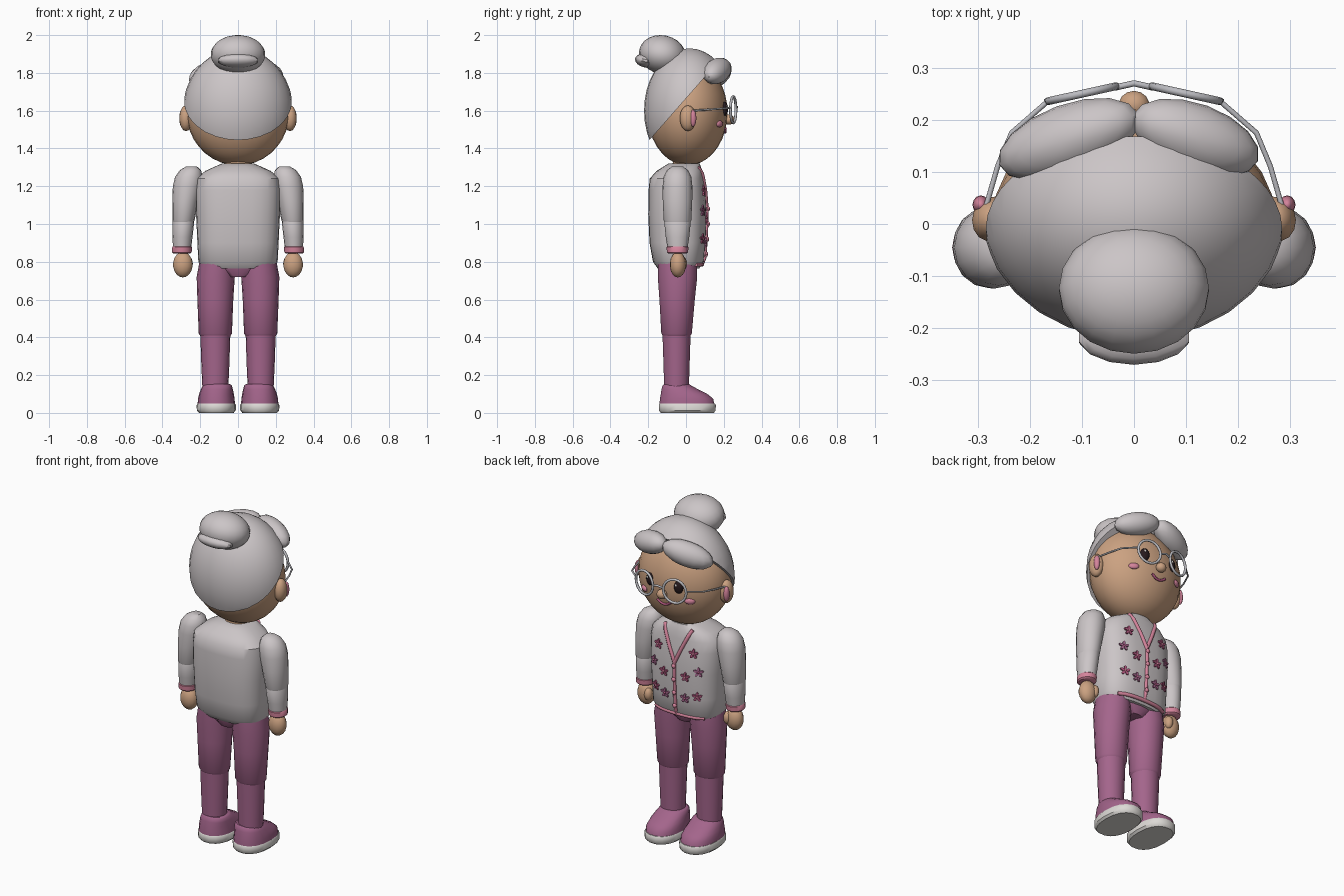
import bpy, bmesh, math
from mathutils import Vector, Matrix
from mathutils.bvhtree import BVHTree

if "Cube" in bpy.data.objects:
    bpy.data.objects.remove(bpy.data.objects["Cube"])


def material(name, rgb):
    m = bpy.data.materials.new(name)
    m.diffuse_color = (*rgb, 1)
    m.use_nodes = True
    m.node_tree.nodes["Principled BSDF"].inputs["Base Color"].default_value = m.diffuse_color
    return m


GREY = material("soft_grey", (0.60, 0.56, 0.57))
SKIN = material("skin", (0.60, 0.36, 0.22))
PLUM = material("plum", (0.37, 0.13, 0.26))
PINK = material("pink", (0.66, 0.23, 0.33))
DARK = material("dark_brown", (0.02, 0.01, 0.012))
METAL = material("glasses_silver", (0.50, 0.50, 0.53))
WHITE = material("sole_white", (0.72, 0.70, 0.67))
ROSE = material("deep_rose", (0.42, 0.09, 0.20))


def finish(bm, name, mat):
    bmesh.ops.recalc_face_normals(bm, faces=bm.faces)
    me = bpy.data.meshes.new(name)
    bm.to_mesh(me)
    bm.free()
    ob = bpy.data.objects.new(name, me)
    bpy.context.collection.objects.link(ob)
    me.materials.append(mat)
    bpy.ops.object.select_all(action='DESELECT')
    bpy.context.view_layer.objects.active = ob
    ob.select_set(True)
    bpy.ops.object.shade_smooth_by_angle(angle=math.radians(40))
    return ob


def ball(name, mat, loc, radii, rot=(0, 0, 0), seg=20, cut=None):
    bm = bmesh.new()
    bmesh.ops.create_uvsphere(bm, u_segments=seg, v_segments=max(8, seg * 2 // 3), radius=1)
    r = Matrix.Identity(4)
    for a, ax in zip(rot, 'XYZ'):
        r = Matrix.Rotation(math.radians(a), 4, ax) @ r
    bm.transform(Matrix.Translation(loc) @ r @ Matrix.Diagonal((*radii, 1)))
    if cut:
        res = bmesh.ops.bisect_plane(bm, geom=bm.verts[:] + bm.edges[:] + bm.faces[:],
                                     plane_co=cut[0], plane_no=cut[1], clear_inner=True)
        edges = [e for e in res['geom_cut'] if isinstance(e, bmesh.types.BMEdge)]
        bmesh.ops.contextual_create(bm, geom=edges)
    return finish(bm, name, mat)


def loft(name, mat, rings, n=20, power=2.0):
    """Stack of rounded rings: (z, centre x, centre y, radius x, radius y)."""
    bm = bmesh.new()
    loops = []
    for z, cx, cy, rx, ry in rings:
        loop = []
        for i in range(n):
            a = 2 * math.pi * i / n
            c, s = math.cos(a), math.sin(a)
            loop.append(bm.verts.new((cx + rx * math.copysign(abs(c) ** (2 / power), c),
                                      cy + ry * math.copysign(abs(s) ** (2 / power), s), z)))
        loops.append(loop)
    for a, b in zip(loops, loops[1:]):
        for i in range(n):
            j = (i + 1) % n
            bm.faces.new((a[i], a[j], b[j], b[i]))
    bm.faces.new(loops[0])
    bm.faces.new(loops[-1])
    return finish(bm, name, mat)


def tube(name, mat, pts, r, cyclic=False):
    cu = bpy.data.curves.new(name, 'CURVE')
    cu.dimensions = '3D'
    cu.bevel_depth = r
    cu.bevel_resolution = 2
    cu.use_fill_caps = True
    sp = cu.splines.new('POLY')
    sp.points.add(len(pts) - 1)
    for p, co in zip(sp.points, pts):
        p.co = (*co, 1)
    sp.use_cyclic_u = cyclic
    sp.use_smooth = True
    cu.materials.append(mat)
    ob = bpy.data.objects.new(name, cu)
    bpy.context.collection.objects.link(ob)


def surface(ob):
    """Returns a lookup of the face-side point and normal at (x, z)."""
    bm = bmesh.new()
    bm.from_mesh(ob.data)
    tree = BVHTree.FromBMesh(bm)
    bm.free()
    return lambda x, z: tree.ray_cast(Vector((x, 2, z)), Vector((0, -1, 0)))[:2]


# Head, hair, bun and fringe
head = ball("head", SKIN, (0, 0.008, 1.59), (0.272, 0.212, 0.28), seg=28)
on_head = surface(head)
ball("hair_cap", GREY, (0, 0.018, 1.60), (0.292, 0.24, 0.33), seg=28,
     cut=((0, -0.19, 1.448), Vector((0, -1.14, 1)).normalized()))
ball("bun", GREY, (0, -0.125, 1.897), (0.145, 0.125, 0.102), (-12, 0, 0))
ball("bun_knot", GREY, (0, -0.215, 1.865), (0.11, 0.056, 0.036), (-12, 0, 0), seg=14)
ball("fringe_left", GREY, (-0.125, 0.162, 1.80), (0.148, 0.068, 0.07), (0, -16, 20), seg=16)
ball("fringe_right", GREY, (0.118, 0.165, 1.81), (0.132, 0.066, 0.065), (0, 14, -20), seg=16)
ball("nose", SKIN, (0, 0.228, 1.553), (0.03, 0.028, 0.027), seg=14)
loft("neck", SKIN, [(1.25, 0, -0.01, 0.075, 0.07), (1.36, 0, 0, 0.07, 0.065)], 16)

for side, s in (("right", 1), ("left", -1)):
    # Ears, cheeks and eyes
    ball("ear_" + side, SKIN, (s * 0.275, 0.01, 1.56), (0.036, 0.044, 0.068), (0, 0, s * 12), seg=14)
    ball("inner_ear_" + side, PINK, (s * 0.294, 0.037, 1.56), (0.016, 0.018, 0.045), seg=12)
    p, nrm = on_head(s * 0.15, 1.53)
    ball("cheek_" + side, PINK, p, (0.03, 0.013, 0.018), (0, 0, -s * 32), seg=12)
    p, nrm = on_head(s * 0.095, 1.61)
    ball("eye_" + side, DARK, p, (0.027, 0.018, 0.037), (0, 0, -s * 20), seg=14)
    ball("eye_glint_" + side, WHITE, p + Vector((0.008, 0.0145, 0.014)), (0.007, 0.005, 0.008), seg=10)
    # Spectacle rim and temple
    rim = []
    for i in range(20):
        a = 2 * math.pi * i / 20
        x = 0.1 + 0.066 * math.cos(a)
        rim.append((s * x, 0.272 - 0.22 * x, 1.605 + 0.07 * math.sin(a)))
    tube("glasses_rim_" + side, METAL, rim, 0.0075, True)
    tube("glasses_temple_" + side, METAL, [(s * 0.166, 0.235, 1.615), (s * 0.235, 0.175, 1.61),
                                           (s * 0.262, 0.11, 1.605), (s * 0.285, 0.03, 1.60)], 0.005)
tube("glasses_bridge", METAL, [(-0.036, 0.262, 1.61), (0, 0.27, 1.62), (0.036, 0.262, 1.61)], 0.006)

# Smile
smile = []
for i in range(9):
    x = -0.045 + 0.09 * i / 8
    z = 1.485 + 0.022 * (x / 0.045) ** 2
    smile.append(on_head(x, z)[0] + Vector((0, 0.003, 0)))
tube("smile", ROSE, smile, 0.007)

# Cardigan body
body = loft("cardigan", GREY, [
    (0.765, 0, -0.04, 0.185, 0.11), (0.80, 0, -0.04, 0.21, 0.135), (0.90, 0, -0.045, 0.215, 0.148),
    (1.05, 0, -0.045, 0.222, 0.155), (1.18, 0, -0.048, 0.226, 0.15), (1.24, 0, -0.05, 0.218, 0.142),
    (1.28, 0, -0.035, 0.175, 0.122), (1.305, 0, -0.02, 0.12, 0.098), (1.32, 0, -0.01, 0.085, 0.083)],
    28, 2.7)
on_body = surface(body)


def trim(name, pts, r):
    tube(name, PINK, [on_body(x, z)[0] + Vector((0, 0.001, 0)) for x, z in pts], r)


# Pink trim, buttons
trim("placket_trim", [(0, 0.78 + 0.04 * i) for i in range(9)], 0.010)
for side, s in (("right", 1), ("left", -1)):
    trim("collar_trim_" + side, [(s * 0.09 * t / 6, 1.10 + 0.20 * t / 6) for t in range(7)], 0.011)
trim("hem_trim", [(-0.16 + 0.04 * i, 0.785) for i in range(9)], 0.011)
for z in (0.84, 0.92, 1.0, 1.08):
    ball("button", PINK, on_body(0, z)[0] + Vector((0, 0.01, 0)), (0.013, 0.009, 0.013), seg=10)


# Five-petal flowers set on the cardigan
def flower(x, z, mat, r=0.03):
    p, nrm = on_body(x, z)
    rot = nrm.to_track_quat('Z', 'Y').to_matrix().to_4x4()
    bm = bmesh.new()
    top = [bm.verts.new((rad * math.cos(a), rad * math.sin(a), 0.007))
           for i in range(20)
           for a in [2 * math.pi * i / 20 + math.pi / 2]
           for rad in [r * (1.0, 0.8, 0.38, 0.8)[i % 4]]]
    f = bm.faces.new(top)
    ext = bmesh.ops.extrude_face_region(bm, geom=[f])
    bmesh.ops.translate(bm, vec=(0, 0, -0.009),
                        verts=[v for v in ext['geom'] if isinstance(v, bmesh.types.BMVert)])
    bm.transform(Matrix.Translation(p) @ rot)
    finish(bm, "flower", mat)
    ball("flower_centre", PINK if mat is ROSE else ROSE, p + nrm * 0.007, (0.007, 0.005, 0.007), seg=8)


for s in (1, -1):
    for x, z, mat in ((0.115, 1.175, ROSE), (0.145, 1.07, PLUM), (0.07, 1.03, ROSE),
                      (0.135, 0.92, ROSE), (0.065, 0.90, PLUM)):
        flower(s * x, z, mat)

# Trousers hip block
loft("hips", PLUM, [(0.72, 0, -0.045, 0.07, 0.08), (0.76, 0, -0.045, 0.16, 0.1),
                    (0.82, 0, -0.045, 0.18, 0.11)])

for side, s in (("right", 1), ("left", -1)):
    # Sleeve, cuff and hand
    loft("upper_sleeve_" + side, GREY, [
        (1.00, s * 0.29, -0.045, 0.052, 0.064), (1.02, s * 0.289, -0.045, 0.059, 0.073),
        (1.12, s * 0.279, -0.045, 0.069, 0.078), (1.20, s * 0.268, -0.045, 0.077, 0.079),
        (1.25, s * 0.260, -0.045, 0.073, 0.073), (1.285, s * 0.252, -0.045, 0.056, 0.056),
        (1.305, s * 0.246, -0.045, 0.028, 0.028)], 16)
    loft("lower_sleeve_" + side, GREY, [
        (0.87, s * 0.296, -0.045, 0.048, 0.053), (0.93, s * 0.294, -0.045, 0.053, 0.062),
        (1.01, s * 0.289, -0.045, 0.057, 0.070), (1.03, s * 0.288, -0.045, 0.05, 0.06)], 16)
    loft("cuff_" + side, PINK, [
        (0.843, s * 0.297, -0.045, 0.044, 0.047), (0.85, s * 0.297, -0.045, 0.052, 0.056),
        (0.877, s * 0.296, -0.045, 0.052, 0.058), (0.885, s * 0.296, -0.045, 0.045, 0.05)], 16)
    ball("hand_" + side, SKIN, (s * 0.292, -0.043, 0.785), (0.053, 0.043, 0.068), seg=14)
    ball("thumb_" + side, SKIN, (s * 0.262, -0.02, 0.79), (0.024, 0.026, 0.038), seg=10)
    # Trouser leg
    loft("thigh_" + side, PLUM, [
        (0.405, s * 0.12, -0.05, 0.078, 0.072), (0.42, s * 0.12, -0.05, 0.088, 0.082),
        (0.60, s * 0.12, -0.047, 0.095, 0.095), (0.72, s * 0.118, -0.045, 0.101, 0.106),
        (0.80, s * 0.112, -0.045, 0.092, 0.106)], 18)
    loft("shin_" + side, PLUM, [
        (0.12, s * 0.12, -0.05, 0.068, 0.066), (0.25, s * 0.12, -0.05, 0.074, 0.070),
        (0.43, s * 0.12, -0.05, 0.080, 0.076)], 18)
    # Shoe and sole
    loft("shoe_" + side, PLUM, [
        (0.045, s * 0.115, 0.005, 0.099, 0.147), (0.075, s * 0.115, 0.003, 0.097, 0.143),
        (0.10, s * 0.114, -0.010, 0.092, 0.125), (0.125, s * 0.112, -0.033, 0.085, 0.098),
        (0.145, s * 0.110, -0.048, 0.077, 0.077), (0.152, s * 0.110, -0.05, 0.068, 0.068)], 18, 2.3)
    loft("sole_" + side, WHITE, [
        (0.0, s * 0.115, 0.007, 0.092, 0.142), (0.012, s * 0.115, 0.007, 0.103, 0.152),
        (0.042, s * 0.115, 0.007, 0.104, 0.153), (0.05, s * 0.115, 0.007, 0.099, 0.148)], 18, 2.3)
